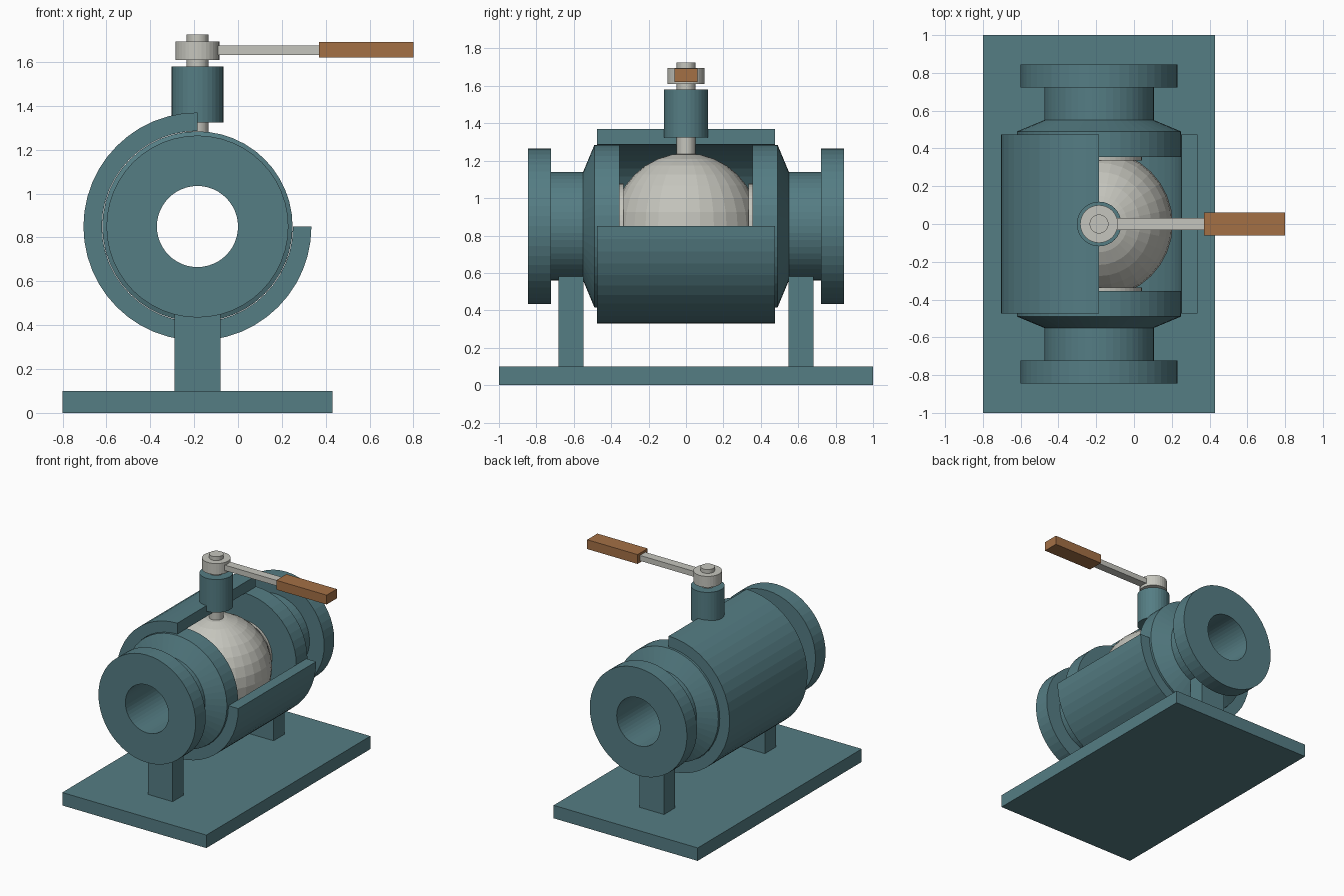
import bpy, bmesh
from math import pi, cos, sin
from mathutils import Vector

if "Cube" in bpy.data.objects:
    bpy.data.objects.remove(bpy.data.objects["Cube"])

CX, CZ = -0.185, 0.85      # pipe axis runs along y through this point
SEG = 48
BORE = 0.185


def material(name, rgb):
    m = bpy.data.materials.new(name)
    m.diffuse_color = (*rgb, 1)
    m.use_nodes = True
    m.node_tree.nodes["Principled BSDF"].inputs["Base Color"].default_value = m.diffuse_color
    return m


TEAL = material("teal_paint", (0.09, 0.205, 0.23))
STEEL = material("pale_steel", (0.56, 0.56, 0.51))
WOOD = material("brown_grip", (0.37, 0.16, 0.06))


def finish(name, bm, mat):
    bmesh.ops.recalc_face_normals(bm, faces=bm.faces)
    me = bpy.data.meshes.new(name)
    bm.to_mesh(me)
    bm.free()
    me.materials.append(mat)
    ob = bpy.data.objects.new(name, me)
    bpy.context.collection.objects.link(ob)
    return ob


def lathe(name, profile, mat, start=0.0, sweep=2 * pi, steps=SEG):
    """Revolve a closed (radius, y) profile around the pipe axis."""
    bm = bmesh.new()
    full = sweep > 2 * pi - 1e-4
    rings = []
    for i in range(steps if full else steps + 1):
        a = start + sweep * i / steps
        rings.append([bm.verts.new((CX + r * cos(a), y, CZ + r * sin(a))) for r, y in profile])
    n = len(profile)
    for i in range(steps):
        p, q = rings[i], rings[(i + 1) % len(rings)]
        for j in range(n):
            k = (j + 1) % n
            bm.faces.new((p[j], p[k], q[k], q[j]))
    if not full:
        bm.faces.new(rings[0])
        bm.faces.new(rings[-1])
    return finish(name, bm, mat)


def box(name, lo, hi, mat):
    lo, hi = Vector(lo), Vector(hi)
    bm = bmesh.new()
    bmesh.ops.create_cube(bm, size=1)
    bmesh.ops.scale(bm, vec=hi - lo, verts=bm.verts)
    bmesh.ops.translate(bm, vec=(lo + hi) / 2, verts=bm.verts)
    return finish(name, bm, mat)


def post(name, r, z0, z1, mat, segs=32):
    """Upright cylinder on the stem axis."""
    bm = bmesh.new()
    bmesh.ops.create_cone(bm, cap_ends=True, segments=segs, radius1=r, radius2=r, depth=z1 - z0)
    bmesh.ops.translate(bm, vec=(CX, 0, (z0 + z1) / 2), verts=bm.verts)
    return finish(name, bm, mat)


# base plate
box("base_plate", (-0.8, -1, 0), (0.43, 1, 0.1), TEAL)

# mirrored ends: collar, cone, neck and flange in one profile, plus seat and support
end_profile = [(BORE, 0.355), (0.434, 0.355), (0.434, 0.49), (0.29, 0.55),
               (0.29, 0.722), (0.415, 0.722), (0.415, 0.845), (BORE, 0.845)]
seat_profile = [(BORE, 0.335), (0.227, 0.335), (0.227, 0.357), (BORE, 0.357)]
for side, s in (("front", -1), ("back", 1)):
    lathe(side + "_body_end", [(r, s * y) for r, y in end_profile], TEAL)
    lathe(side + "_seat_ring", [(r, s * y) for r, y in seat_profile], STEEL)
    y0, y1 = sorted((s * 0.548, s * 0.682))
    box(side + "_support", (CX - 0.105, y0, 0.1), (CX + 0.105, y1, 0.6), TEAL)

# cutaway shell, open in the upper right quarter
lathe("cutaway_shell", [(0.436, -0.475), (0.52, -0.475), (0.52, 0.475), (0.436, 0.475)],
      TEAL, start=pi / 2, sweep=1.5 * pi, steps=36)

# bored ball
bm = bmesh.new()
bmesh.ops.create_uvsphere(bm, u_segments=32, v_segments=16, radius=0.39)
bmesh.ops.translate(bm, vec=(CX, 0, CZ), verts=bm.verts)
ball = finish("ball", bm, STEEL)

bm = bmesh.new()
ring = [bm.verts.new((CX + BORE * cos(2 * pi * i / SEG), -0.6, CZ + BORE * sin(2 * pi * i / SEG)))
        for i in range(SEG)]
face = bm.faces.new(ring)
ext = bmesh.ops.extrude_face_region(bm, geom=[face], use_keep_orig=True)
bmesh.ops.translate(bm, vec=(0, 1.2, 0),
                    verts=[v for v in ext["geom"] if isinstance(v, bmesh.types.BMVert)])
cutter = finish("bore_cutter", bm, STEEL)
cutter.hide_render = True
cutter.hide_viewport = True
cut = ball.modifiers.new("bore", "BOOLEAN")
cut.operation = "DIFFERENCE"
cut.solver = "EXACT"
cut.object = cutter

# stem, bonnet and lever
post("stem", 0.05, 1.2, 1.725, STEEL)
post("bonnet", 0.118, 1.325, 1.58, TEAL)
post("lever_hub", 0.1, 1.61, 1.695, STEEL)
box("lever_arm", (CX + 0.06, -0.033, 1.633), (0.38, 0.033, 1.675), STEEL)
box("lever_grip", (0.37, -0.062, 1.62), (0.8, 0.062, 1.692), WOOD)
